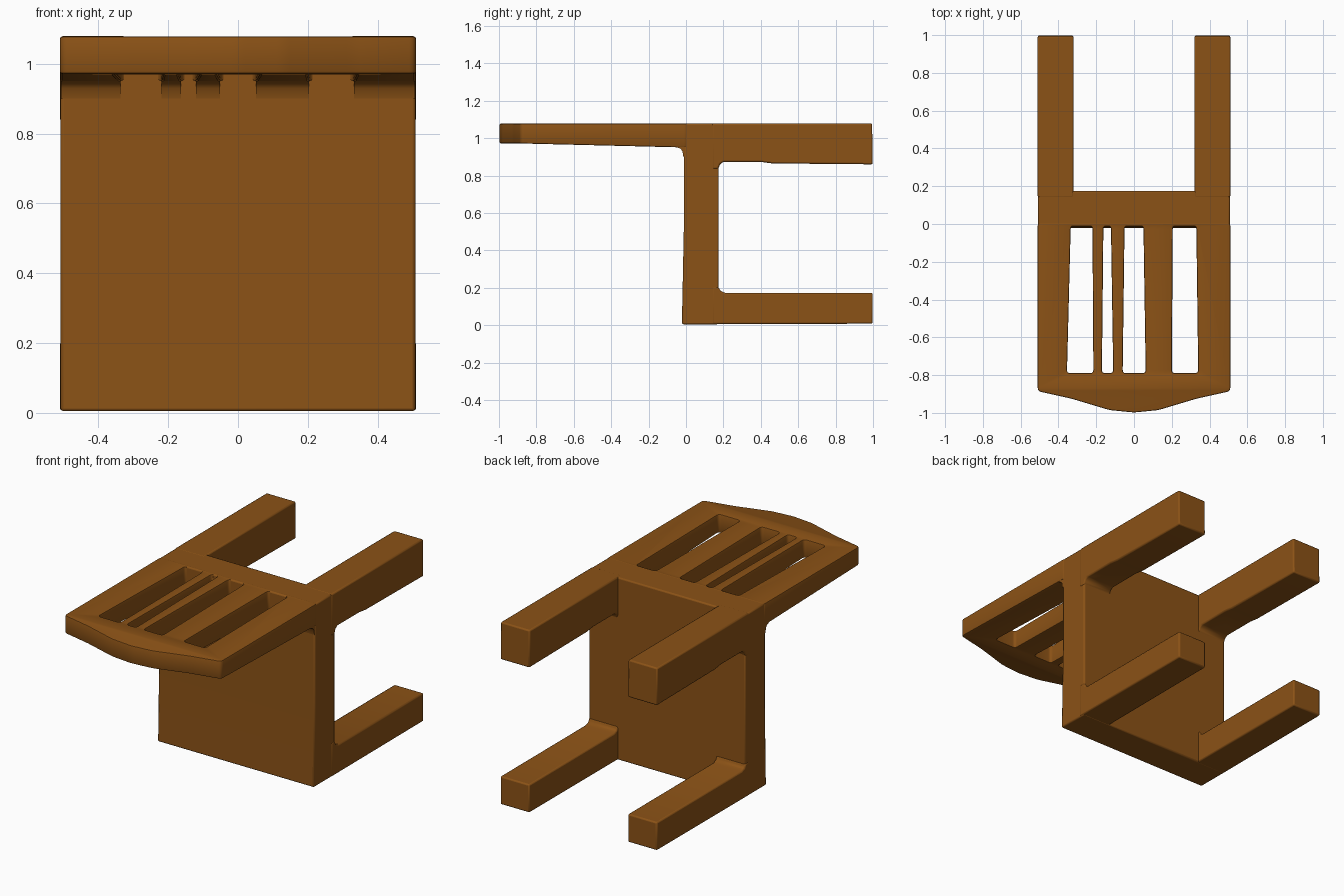
import bpy, bmesh, math
from mathutils import Vector

if "Cube" in bpy.data.objects:
    bpy.data.objects.remove(bpy.data.objects["Cube"])

wood = bpy.data.materials.new("brown_wood")
wood.diffuse_color = (0.26, 0.085, 0.008, 1)
wood.use_nodes = True
wood.node_tree.nodes["Principled BSDF"].inputs["Base Color"].default_value = wood.diffuse_color


def finish(ob, bevel=0.0):
    ob.data.materials.append(wood)
    if bevel:
        m = ob.modifiers.new("soft_edges", 'BEVEL')
        m.width, m.segments, m.limit_method = bevel, 2, 'ANGLE'
    bpy.ops.object.select_all(action='DESELECT')
    ob.select_set(True)
    bpy.context.view_layer.objects.active = ob
    bpy.ops.object.shade_smooth_by_angle(angle=math.radians(35))
    return ob


def extrude_x(name, profile, x0, x1, bevel=0.008):
    """Side profile of (y, z) points pushed from x0 to x1."""
    bm = bmesh.new()
    face = bm.faces.new([bm.verts.new((x0, y, z)) for y, z in profile])
    ext = bmesh.ops.extrude_face_region(bm, geom=[face])
    bmesh.ops.translate(bm, vec=(x1 - x0, 0, 0),
                        verts=[v for v in ext["geom"] if isinstance(v, bmesh.types.BMVert)])
    bmesh.ops.recalc_face_normals(bm, faces=bm.faces)
    me = bpy.data.meshes.new(name)
    bm.to_mesh(me)
    bm.free()
    ob = bpy.data.objects.new(name, me)
    bpy.context.collection.objects.link(ob)
    return finish(ob, bevel)


def rounded(pts, r, n=4):
    """Polygon with each corner replaced by a small curve."""
    out = []
    for i, p in enumerate(pts):
        p, a, b = Vector(p), Vector(pts[i - 1]), Vector(pts[(i + 1) % len(pts)])
        s, e = p + (a - p).normalized() * r, p + (b - p).normalized() * r
        for k in range(n + 1):
            t = k / n
            out.append(s * (1 - t) ** 2 + p * 2 * t * (1 - t) + e * t * t)
    return out


# Backrest: bowed outline with four tapering slots
outline = rounded([(-0.51, 0.01), (-0.51, -0.885), (-0.33, -0.925), (-0.13, -0.985), (0, -0.998),
                   (0.13, -0.985), (0.33, -0.925), (0.51, -0.885), (0.51, 0.01)], 0.02)
slots = [(-0.355, -0.215, -0.335, -0.22), (-0.17, -0.11, -0.162, -0.122),
         (-0.06, 0.062, -0.05, 0.05), (0.2, 0.34, 0.205, 0.33)]
loops = [outline]
for a, b, c, d in slots:
    loops.append(rounded([(a, -0.79), (b, -0.79), (d, -0.01), (c, -0.01)], 0.018))
cu = bpy.data.curves.new("backrest_outline", 'CURVE')
cu.dimensions, cu.fill_mode = '2D', 'BOTH'
cu.extrude, cu.bevel_depth, cu.bevel_resolution, cu.offset = 0.046, 0.007, 1, -0.007
for pts in loops:
    sp = cu.splines.new('POLY')
    sp.points.add(len(pts) - 1)
    for q, p in zip(sp.points, pts):
        q.co = (p.x, p.y, 0, 1)
    sp.use_cyclic_u = True
tmp = bpy.data.objects.new("backrest_outline", cu)
bpy.context.collection.objects.link(tmp)
me = bpy.data.meshes.new_from_object(tmp.evaluated_get(bpy.context.evaluated_depsgraph_get()))
bpy.data.objects.remove(tmp)
for v in me.vertices:                       # thicker towards the seat
    low = v.co.z < 0
    v.co.z += 1.025
    if low:
        v.co.z -= 0.022 * max(0, v.co.y + 0.9) / 0.9
bm = bmesh.new()
bm.from_mesh(me)
bmesh.ops.remove_doubles(bm, verts=bm.verts, dist=0.0005)
bmesh.ops.recalc_face_normals(bm, faces=bm.faces)
bm.to_mesh(me)
bm.free()
me.materials.clear()
backrest = bpy.data.objects.new("backrest", me)
bpy.context.collection.objects.link(backrest)
finish(backrest)

# Seat slab, standing upright
extrude_x("seat", [(-0.022, 0.005), (0.175, 0.005), (0.175, 1.078), (-0.012, 1.078), (-0.012, 0.5)],
          -0.508, 0.508)

# Rounded joints between the seat and each backrest bar
joint = [(-0.05, 0.97), (-0.05, 0.951), (-0.03, 0.944), (-0.019, 0.93), (-0.014, 0.9), (0, 0.9), (0, 0.97)]
for i, (x0, x1) in enumerate([(-0.507, -0.337), (-0.219, -0.163), (-0.121, -0.052),
                              (0.052, 0.203), (0.332, 0.507)]):
    extrude_x(f"backrest_joint_{i + 1}", joint, x0, x1, 0)

# Four legs pointing back, flared where they meet the seat
rear = [(0.14, 1.079), (0.995, 1.079), (0.998, 0.86), (0.46, 0.865), (0.4, 0.873),
        (0.2, 0.873), (0.183, 0.862), (0.172, 0.835), (0.14, 0.835)]
front = [(0.14, 0.006), (0.998, 0.008), (0.998, 0.173), (0.21, 0.173),
         (0.185, 0.182), (0.173, 0.205), (0.14, 0.205)]
for side, s in (("left", -1), ("right", 1)):
    extrude_x(f"rear_leg_{side}", rear, s * 0.32, s * 0.51)
    extrude_x(f"front_leg_{side}", front, s * 0.32, s * 0.51)
